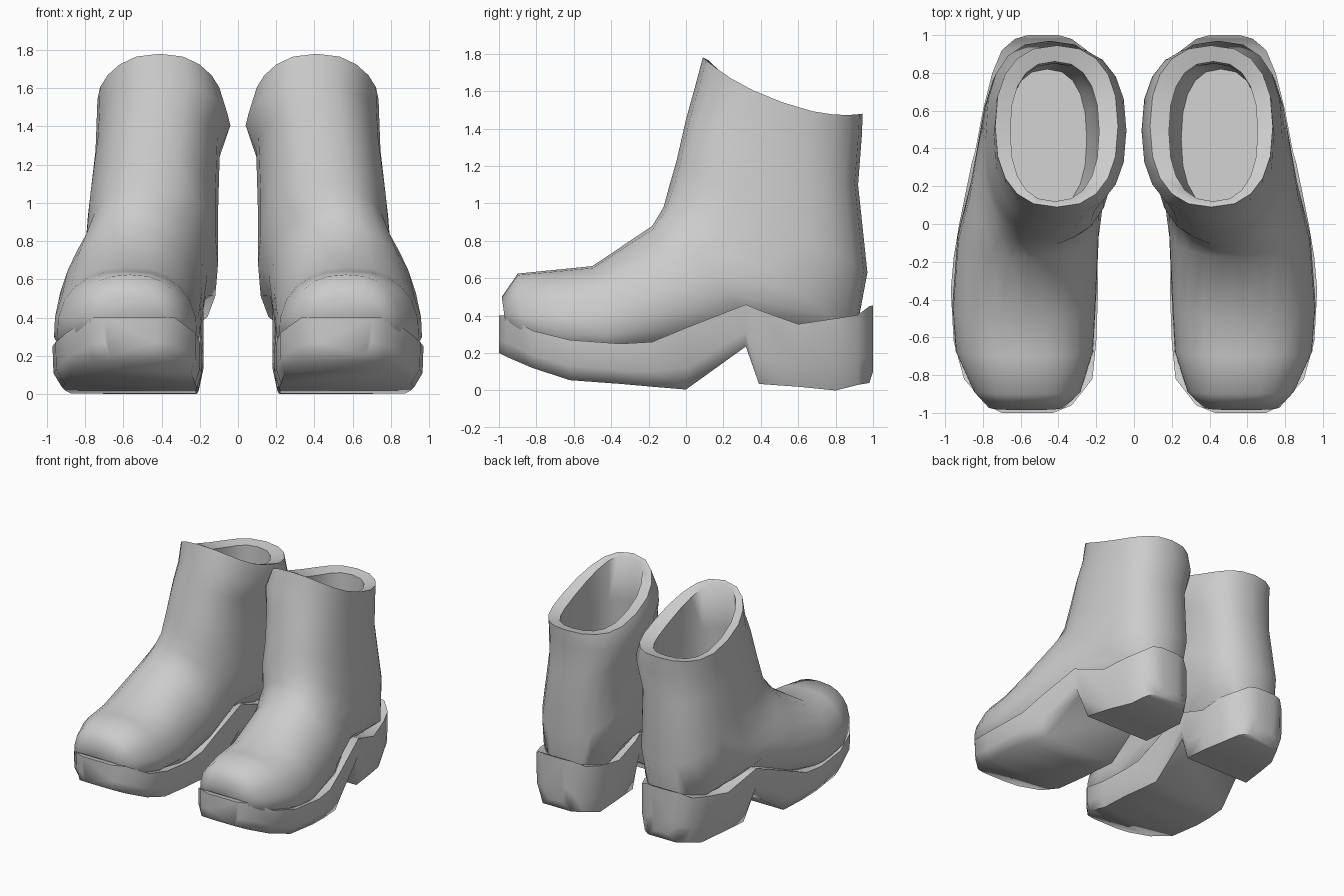
import bpy, bmesh, math

if "Cube" in bpy.data.objects:
    bpy.data.objects.remove(bpy.data.objects["Cube"])

N = 20  # points around each section of the upper

# Sole and heel block: y, inner x, outer x, top z, bottom z
stations = [
    (-1.00, 0.43, 0.70, 0.40, 0.20),
    (-0.96, 0.33, 0.78, 0.40, 0.18),
    (-0.82, 0.22, 0.90, 0.32, 0.12),
    (-0.62, 0.20, 0.955, 0.27, 0.055),
    (-0.35, 0.19, 0.97, 0.25, 0.035),
    (-0.18, 0.195, 0.955, 0.26, 0.02),
    (0.00, 0.195, 0.925, 0.335, 0.005),
    (0.32, 0.19, 0.86, 0.46, 0.235),
    (0.39, 0.18, 0.84, 0.43, 0.035),
    (0.60, 0.18, 0.80, 0.355, 0.02),
    (0.80, 0.19, 0.75, 0.385, 0.0),
    (0.92, 0.25, 0.70, 0.405, 0.03),
    (0.98, 0.33, 0.63, 0.45, 0.04),
    (1.00, 0.40, 0.56, 0.455, 0.10),
]


def sole_top(y):
    """Height of the sole's upper edge at y."""
    for a, b in zip(stations, stations[1:]):
        if y <= b[0]:
            return a[3] + (b[3] - a[3]) * (y - a[0]) / (b[0] - a[0])
    return stations[-1][3]


def loft(name, rings):
    """Skin a list of closed rings, cap both ends, mirror to make the pair."""
    bm = bmesh.new()
    loops = [[bm.verts.new(p) for p in ring] for ring in rings]
    n = len(loops[0])
    for a, b in zip(loops, loops[1:]):
        for i in range(n):
            j = (i + 1) % n
            bm.faces.new((a[i], a[j], b[j], b[i]))
    bm.faces.new(loops[0])
    bm.faces.new(loops[-1][::-1])
    bmesh.ops.recalc_face_normals(bm, faces=bm.faces)
    mesh = bpy.data.meshes.new(name)
    bm.to_mesh(mesh)
    bm.free()
    obj = bpy.data.objects.new(name, mesh)
    bpy.context.collection.objects.link(obj)
    mirror = obj.modifiers.new("pair", 'MIRROR')
    mirror.use_axis = (True, False, False)
    mirror.use_mirror_merge = False
    bpy.ops.object.select_all(action='DESELECT')
    obj.select_set(True)
    bpy.context.view_layer.objects.active = obj
    bpy.ops.object.shade_smooth_by_angle(angle=math.radians(65))
    return obj


def section(ty, tz, by, bz, cx, w, bias, sag=0.0, power=2.4):
    """Rounded ring spanning instep point T to heel/bottom point B."""
    ring = []
    for i in range(N):
        a = 2 * math.pi * i / N
        c, s = math.cos(a), math.sin(a)
        u = math.copysign(abs(c) ** (2 / power), c)
        v = math.copysign(abs(s) ** (2 / power), s)
        t = (1 - u) / 2
        x = w * v * (1 - bias * u)
        y = ty + (by - ty) * t
        z = tz + (bz - tz) * t - sag * s * s
        if z < sole_top(y) - 0.03:      # tuck the hidden part into the sole
            x, y = x * 0.85, min(max(y, -0.92), 0.9)
        ring.append((cx + x, y, z))
    return ring


# Upper: toe, instep, ankle, shaft (T y, T z, B y, B z, centre x, half width, bias)
upper = [
    (-0.985, 0.50, -0.96, 0.32, 0.57, 0.20, 0.10),
    (-0.90, 0.625, -0.88, 0.20, 0.565, 0.28, 0.13),
    (-0.70, 0.645, -0.66, 0.15, 0.58, 0.36, 0.14),
    (-0.50, 0.665, -0.40, 0.14, 0.582, 0.375, 0.14),
    (-0.18, 0.88, 0.00, 0.18, 0.56, 0.37, 0.18),
    (-0.12, 0.98, 0.40, 0.28, 0.515, 0.355, 0.08),
    (-0.09, 1.09, 0.93, 0.26, 0.455, 0.35, 0.0),
    (-0.05, 1.23, 0.97, 0.63, 0.445, 0.34, 0.0),
    (0.00, 1.45, 0.92, 1.10, 0.42, 0.325, 0.0),
]
# Collar rim and inside lining
collar = [
    (0.05, 1.63, 0.94, 1.36, 0.39, 0.35, 0.0),
    (0.09, 1.78, 0.945, 1.48, 0.41, 0.325, 0.0),
    (0.12, 1.765, 0.86, 1.465, 0.42, 0.235, 0.0),
]
lining = [
    (0.11, 1.40, 0.85, 1.15, 0.42, 0.24, 0.0),
    (0.08, 0.85, 0.85, 0.65, 0.44, 0.24, 0.0),
    (0.08, 0.55, 0.82, 0.46, 0.46, 0.21, 0.0),
]
loft("boot_upper",
     [section(*s, power=2.1 if i in (4, 5) else 2.5) for i, s in enumerate(upper)]
     + [section(*s, sag=0.09) for s in collar]
     + [section(*s) for s in lining])

# Sole with stepped heel
rings = []
for y, x0, x1, top, bot in stations:
    mid = bot + 0.35 * (top - bot)
    inset = 0.05 if abs(y) < 0.95 else 0.03
    rings.append([(x0, y, top), (x1, y, top), (x1 - 0.005, y, mid),
                  (x1 - inset, y, bot), (x0 + inset / 2, y, bot), (x0, y, mid)])
loft("boot_sole", rings)
